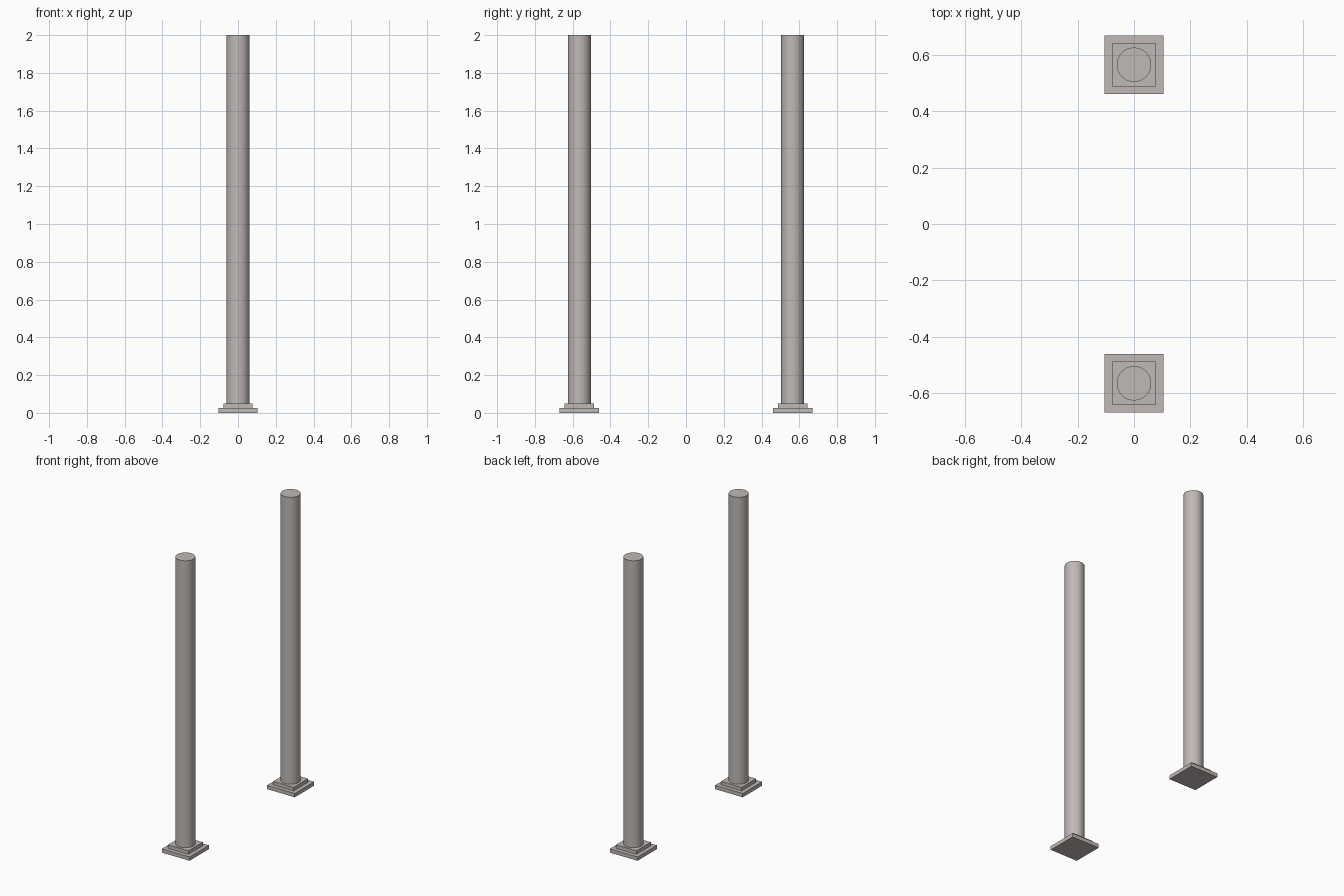
import bpy

if "Cube" in bpy.data.objects:
    bpy.data.objects.remove(bpy.data.objects["Cube"])

stone = bpy.data.materials.new("warm_grey_stone")
stone.diffuse_color = (0.53, 0.485, 0.47, 1)
stone.use_nodes = True
stone.node_tree.nodes["Principled BSDF"].inputs["Base Color"].default_value = stone.diffuse_color

OFFSET = 0.565      # distance of each column from the centre
PLINTH_H = 0.026
STEP_TOP = 0.05
HEIGHT = 2.0


def slab(name, y, width, z0, z1):
    bpy.ops.mesh.primitive_cube_add(size=1, location=(0, y, (z0 + z1) / 2))
    ob = bpy.context.object
    ob.name = name
    ob.scale = (width, width, z1 - z0)
    bpy.ops.object.transform_apply(location=False, rotation=False, scale=True)
    ob.data.materials.append(stone)


def shaft(name, y, radius, z0, z1):
    bpy.ops.mesh.primitive_cylinder_add(vertices=64, radius=radius, depth=z1 - z0,
                                        location=(0, y, (z0 + z1) / 2))
    ob = bpy.context.object
    ob.name = name
    ob.data.materials.append(stone)
    bpy.ops.object.shade_smooth_by_angle()


# Two matching columns: wide plinth, narrower step, round shaft
for side, sign in (("front", -1), ("back", 1)):
    y = sign * OFFSET
    slab(side + "_plinth", y, 0.208, 0, PLINTH_H)
    slab(side + "_step", y, 0.154, PLINTH_H, STEP_TOP)
    shaft(side + "_shaft", y, 0.061, STEP_TOP, HEIGHT)
